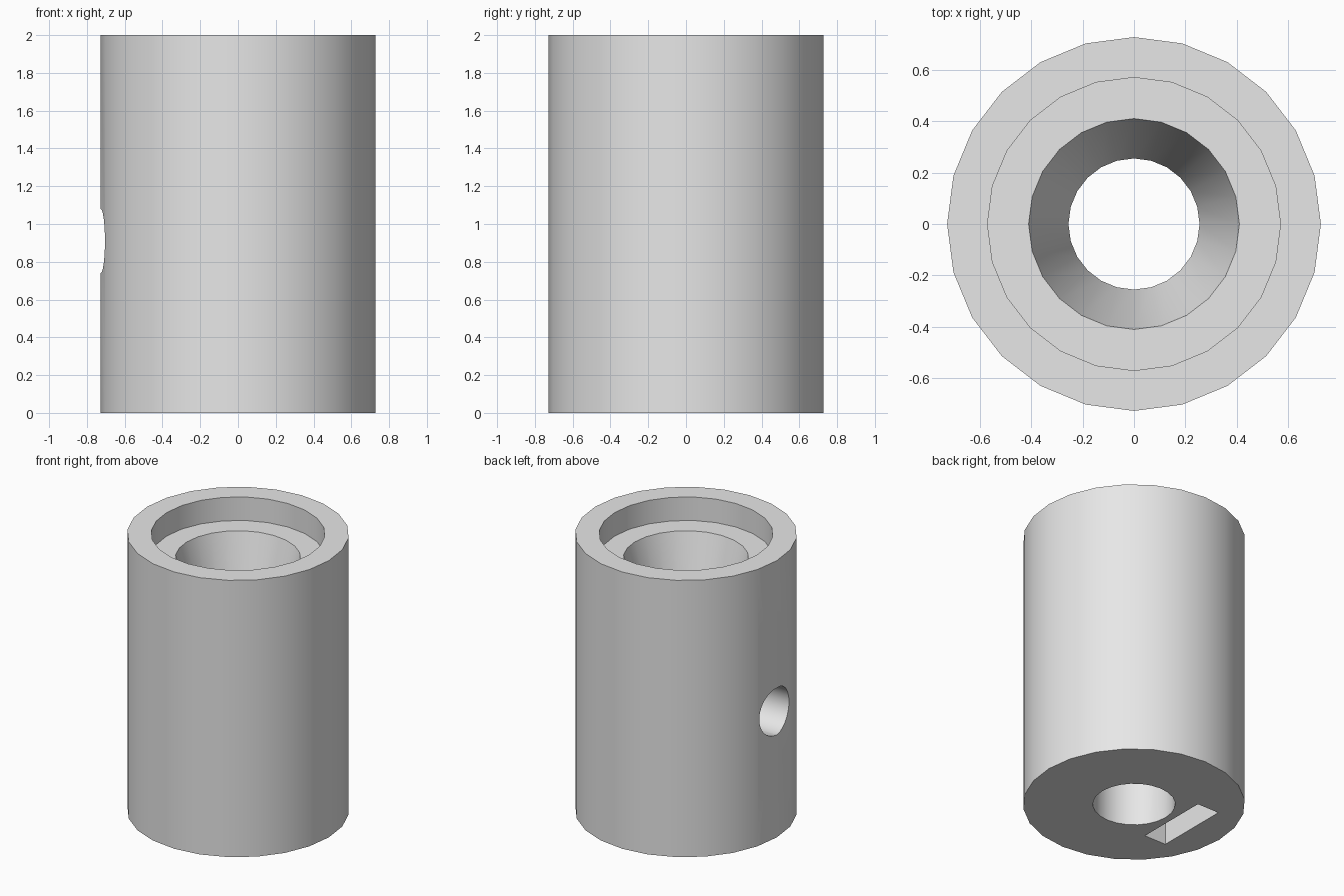
import bpy, bmesh, math

if "Cube" in bpy.data.objects:
    bpy.data.objects.remove(bpy.data.objects["Cube"])

SEGS = 24
grey = bpy.data.materials.new("light_grey")
grey.diffuse_color = (0.8, 0.8, 0.8, 1)
grey.use_nodes = True
grey.node_tree.nodes["Principled BSDF"].inputs["Base Color"].default_value = grey.diffuse_color


def lathe(name, profile):
    """Spin a closed (radius, height) profile around the z axis."""
    bm = bmesh.new()
    rings = [[bm.verts.new((r * math.cos(2 * math.pi * i / SEGS),
                            r * math.sin(2 * math.pi * i / SEGS), z))
              for i in range(SEGS)] for r, z in profile]
    for a, b in zip(rings, rings[1:] + rings[:1]):
        for i in range(SEGS):
            j = (i + 1) % SEGS
            bm.faces.new((a[i], a[j], b[j], b[i]))
    bmesh.ops.recalc_face_normals(bm, faces=bm.faces)
    mesh = bpy.data.meshes.new(name)
    bm.to_mesh(mesh)
    bm.free()
    mesh.materials.append(grey)
    obj = bpy.data.objects.new(name, mesh)
    bpy.context.collection.objects.link(obj)
    return obj


def cut(target, cutter, name):
    """Subtract a hidden cutter from the target."""
    cutter.name = name
    cutter.data.materials.append(grey)
    cutter.hide_render = True
    mod = target.modifiers.new(name, 'BOOLEAN')
    mod.operation = 'DIFFERENCE'
    mod.solver = 'EXACT'
    mod.object = cutter
    bpy.context.view_layer.objects.active = target
    bpy.ops.object.modifier_apply(modifier=name)
    bpy.data.objects.remove(cutter)


# Sleeve: outer wall, top recess, tapered throat and shaft bore
sleeve = lathe("coupler_sleeve", [
    (0.727, 0), (0.727, 2), (0.57, 2), (0.57, 1.83),
    (0.41, 1.83), (0.255, 1.25), (0.27, 1.25), (0.27, 0)])

# Nut slot rising from the underside
bpy.ops.mesh.primitive_cube_add(size=1, location=(-0.407, 0, 0.54))
slot = bpy.context.object
slot.scale = (0.174, 0.54, 1.28)
cut(sleeve, slot, "nut_slot")

# Screw hole from the left side into the bore
bpy.ops.mesh.primitive_cylinder_add(vertices=SEGS, radius=0.17, depth=0.9,
                                    location=(-0.55, 0, 0.91),
                                    rotation=(0, math.pi / 2, 0))
cut(sleeve, bpy.context.object, "screw_hole")

# Smooth round walls, crisp rims
bpy.ops.object.select_all(action='DESELECT')
sleeve.select_set(True)
bpy.context.view_layer.objects.active = sleeve
bpy.ops.object.shade_smooth_by_angle(angle=math.radians(30))
